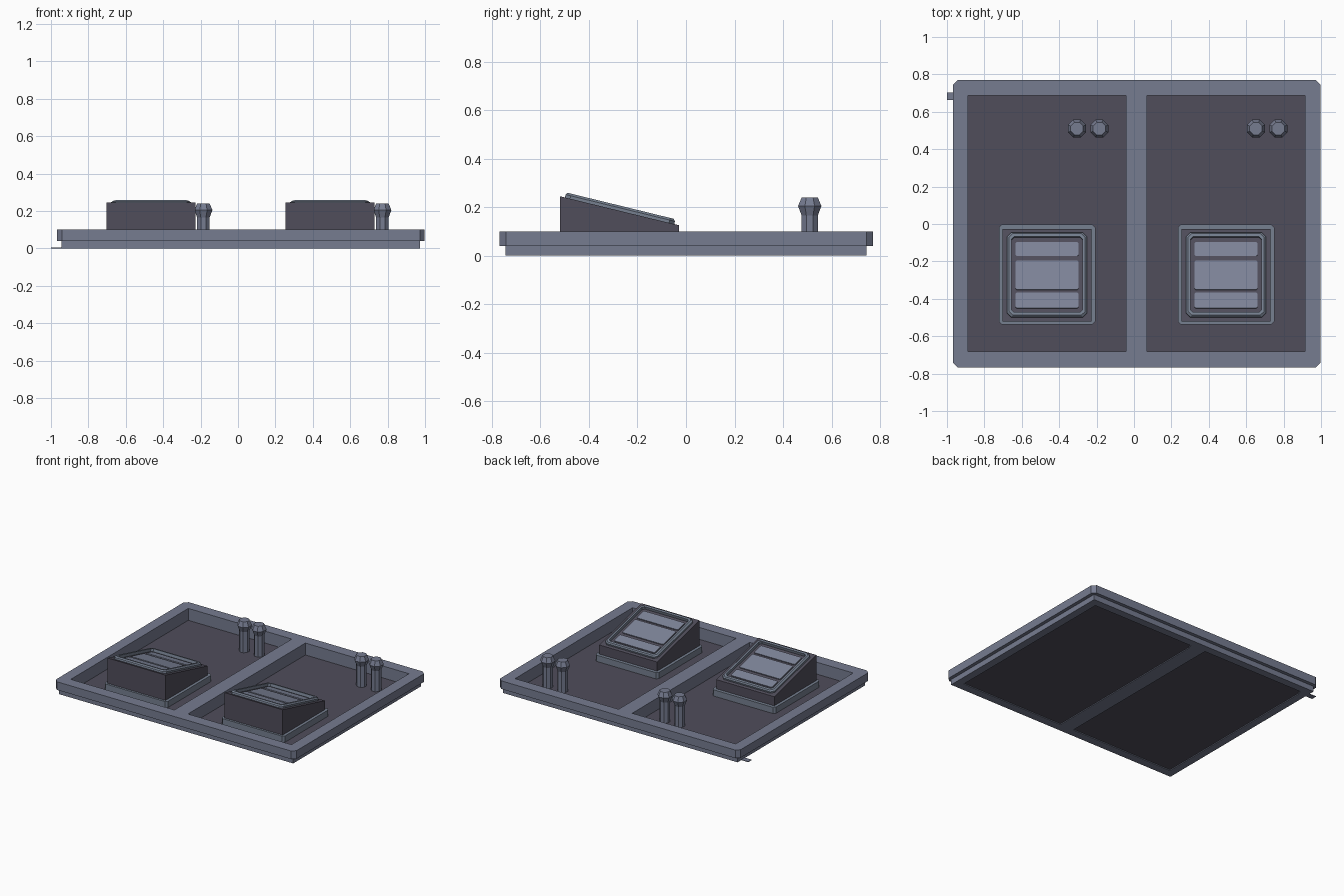
import bpy, bmesh, math
from mathutils import Matrix

if "Cube" in bpy.data.objects:
    bpy.data.objects.remove(bpy.data.objects["Cube"])


def material(name, rgb):
    m = bpy.data.materials.new(name)
    m.use_nodes = True
    m.diffuse_color = (*rgb, 1)
    m.node_tree.nodes["Principled BSDF"].inputs["Base Color"].default_value = (*rgb, 1)
    return m


steel = material("blue grey steel", (0.18, 0.20, 0.28))
trim = material("grey trim", (0.18, 0.215, 0.28))
slat_grey = material("pale slat grey", (0.21, 0.235, 0.32))
dark = material("dark plum grey", (0.08, 0.075, 0.105))


def finish(bm, name, mat, matrix=None):
    bmesh.ops.remove_doubles(bm, verts=bm.verts, dist=0.0001)
    bmesh.ops.recalc_face_normals(bm, faces=bm.faces)
    mesh = bpy.data.meshes.new(name)
    bm.to_mesh(mesh)
    bm.free()
    mesh.materials.append(mat)
    ob = bpy.data.objects.new(name, mesh)
    bpy.context.collection.objects.link(ob)
    if matrix:
        ob.matrix_world = matrix
    return ob


def outline(x0, x1, y0, y1, cl=0.0, cr=0.0):
    """Rectangle with corner cuts on its low-x and high-x sides."""
    return [(x0 + cl, y0), (x1 - cr, y0), (x1, y0 + cr), (x1, y1 - cr),
            (x1 - cr, y1), (x0 + cl, y1), (x0, y1 - cl), (x0, y0 + cl)]


def loft(name, mat, sections, closed=False, matrix=None):
    """Skin a list of (outline, z); closed joins the last to the first, else caps."""
    bm = bmesh.new()
    loops = [[bm.verts.new((x, y, z)) for x, y in pts] for pts, z in sections]
    pairs = list(zip(loops, loops[1:]))
    if closed:
        pairs.append((loops[-1], loops[0]))
    else:
        bm.faces.new(loops[0])
        bm.faces.new(loops[-1])
    for a, b in pairs:
        n = len(a)
        for i in range(n):
            j = (i + 1) % n
            bm.faces.new((a[i], a[j], b[j], b[i]))
    return finish(bm, name, mat, matrix)


def slab(name, mat, x0, x1, y0, y1, z0, z1, cut=0.0, matrix=None):
    o = outline(x0, x1, y0, y1, cut, cut)
    return loft(name, mat, [(o, z0), (o, z1)], matrix=matrix)


def ring(name, mat, outer, inner, z0, z1):
    return loft(name, mat, [(outer, z0), (outer, z1), (inner, z1), (inner, z0)], True)


def post(name, x, y):
    """Eight-sided post with a faceted knob."""
    profile = [(0.036, 0.01), (0.036, 0.165), (0.052, 0.205), (0.036, 0.24)]
    angles = [math.pi / 4 * (i + 0.5) for i in range(8)]
    sections = [([(x + r * math.cos(a), y + r * math.sin(a)) for a in angles], z)
                for r, z in profile]
    loft(name, steel, sections)


def wedge(name, x0, x1, y0, y1, z0, z_front, z_back):
    bm = bmesh.new()
    bmesh.ops.create_cube(bm, size=1)
    for v in bm.verts:
        front = v.co.y < 0
        top = z_front if front else z_back
        v.co = (x0 if v.co.x < 0 else x1, y0 if front else y1,
                top if v.co.z > 0 else z0)
    finish(bm, name, dark)


seam = 0.0125
tilt = math.atan2(0.12, 0.49)

for side, cx, left_edge, right_edge in (("right", -0.465, -0.968, seam),
                                        ("left", 0.492, seam, 0.998)):
    cl, cr = (0.026, 0) if side == "right" else (0, 0.026)
    lip_l, lip_r = (0.025, 0) if side == "right" else (0, 0.025)
    x0, x1 = cx - 0.423, cx + 0.423

    # Tray rim, its lower lip and the floor
    hole = outline(x0, x1, -0.683, 0.688)
    ring(side + "_tray_rim", steel,
         outline(left_edge, right_edge, -0.768, 0.77, cl, cr), hole, 0.04, 0.1)
    ring(side + "_tray_lip", steel,
         outline(left_edge + lip_l, right_edge - lip_r, -0.745, 0.745), hole, 0, 0.04)
    slab(side + "_tray_floor", dark, x0, x1, -0.683, 0.688, 0.006, 0.012)
    slab(side + "_drain_tab", steel, x0 - 0.112, x0 + 0.01, 0.663, 0.702, 0, 0.004)

    # Pair of posts
    for i, dx in enumerate((0.16, 0.28)):
        post(f"{side}_post_{i + 1}", cx + dx, 0.51)

    # Console plinth and sloped body
    ring(side + "_plinth_rim", trim,
         outline(cx - 0.258, cx + 0.258, -0.536, -0.003, 0.015, 0.015),
         outline(cx - 0.237, cx + 0.237, -0.52, -0.027), 0.01, 0.058)
    wedge(side + "_console", cx - 0.237, cx + 0.237, -0.52, -0.028, 0.01, 0.245, 0.125)

    # Bezel and slats lying on the slope
    slope = Matrix.Translation((cx, -0.274, 0.185)) @ Matrix.Rotation(-tilt, 4, "X")
    base = outline(-0.213, 0.213, -0.232, 0.232, 0.022, 0.022)
    top = outline(-0.203, 0.203, -0.225, 0.225, 0.02, 0.02)
    hole = outline(-0.19, 0.19, -0.208, 0.208, 0.014, 0.014)
    loft(side + "_bezel", trim,
         [(base, -0.002), (base, 0.012), (top, 0.021), (hole, 0.021), (hole, -0.002)],
         True, slope)
    for i, (y0, y1) in enumerate(((-0.182, -0.097), (-0.08, 0.08), (0.105, 0.18))):
        slab(f"{side}_slat_{i + 1}", slat_grey, -0.168, 0.168, y0, y1,
             -0.002, 0.007, 0.006, slope)
